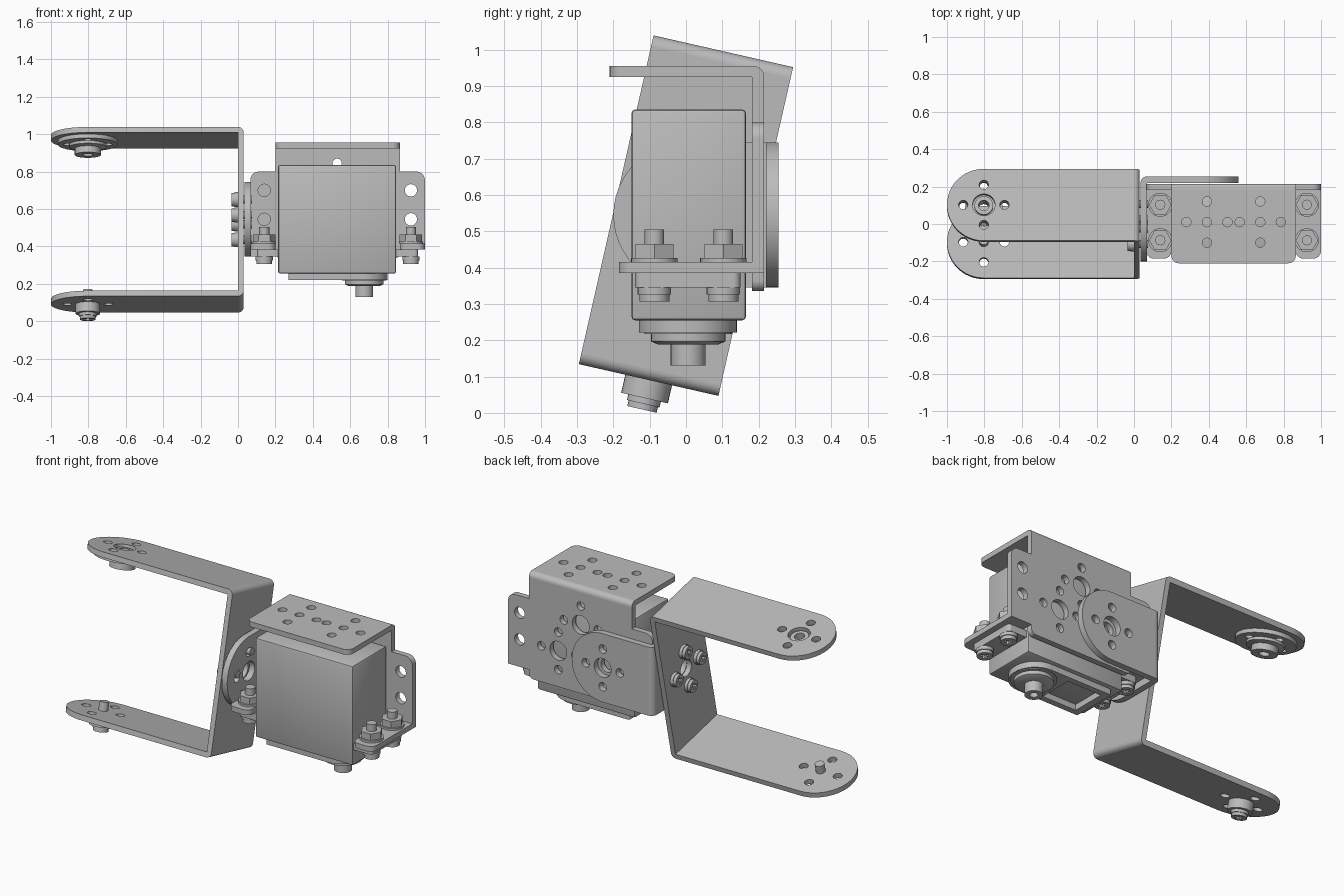
import bpy, bmesh
from math import sin, cos, pi, radians
from mathutils import Matrix, Vector

cube = bpy.data.objects.get("Cube")
if cube:
    bpy.data.objects.remove(cube)

grey = bpy.data.materials.new("metal_grey")
grey.use_nodes = True
GREY = (0.5, 0.5, 0.5, 1)
grey.diffuse_color = GREY
grey.node_tree.nodes["Principled BSDF"].inputs["Base Color"].default_value = GREY

X, Y, Z = Vector((1, 0, 0)), Vector((0, 1, 0)), Vector((0, 0, 1))
I = Matrix.Identity(4)
parts = []


def frame(origin, ux, uy):
    """Matrix placing a flat drawing: ux and uy span it, the normal is ux x uy."""
    m = Matrix((ux, uy, ux.cross(uy))).transposed().to_4x4()
    m.translation = origin
    return m


def circle(x, y, r, n=28):
    return [(x + r * cos(2 * pi * i / n), y + r * sin(2 * pi * i / n)) for i in range(n)]


def cross_holes(x, y, big, d=0.11, r=0.025):
    """A centre hole ringed by four small ones."""
    return [circle(x, y, big)] + [circle(x + a * d, y + b * d, r, 16)
                                  for a, b in ((1, 0), (-1, 0), (0, 1), (0, -1))]


def rrect(x0, x1, y0, y1, bl=0, br=0, tr=0, tl=0):
    """Rectangle outline with a radius for each corner."""
    pts = []
    corners = ((x0, y0, 1, 1, bl), (x1, y0, -1, 1, br), (x1, y1, -1, -1, tr), (x0, y1, 1, -1, tl))
    for k, (x, y, sx, sy, r) in enumerate(corners):
        steps = 12 if r else 0
        for i in range(steps + 1):
            a = pi + k * pi / 2 + (pi / 2 * i / steps if steps else 0)
            p = (x + sx * r + r * cos(a), y + sy * r + r * sin(a))
            if not pts or (Vector(p) - Vector(pts[-1])).length > 1e-4:
                pts.append(p)
    if (Vector(pts[0]) - Vector(pts[-1])).length < 1e-4:
        pts.pop()
    return pts


def finish(name, bm, matrix):
    bmesh.ops.remove_doubles(bm, verts=bm.verts, dist=1e-5)
    bmesh.ops.recalc_face_normals(bm, faces=bm.faces)
    me = bpy.data.meshes.new(name)
    bm.to_mesh(me)
    bm.free()
    me.materials.append(grey)
    ob = bpy.data.objects.new(name, me)
    ob.matrix_world = matrix
    bpy.context.collection.objects.link(ob)
    parts.append(ob)
    return ob


def slab(name, outline, t, matrix, holes=()):
    """Flat plate of thickness t, centred on its plane, with holes."""
    cu = bpy.data.curves.new(name, 'CURVE')
    cu.dimensions, cu.fill_mode, cu.extrude = '2D', 'BOTH', t / 2
    for loop in [outline, *holes]:
        sp = cu.splines.new('POLY')
        sp.points.add(len(loop) - 1)
        for p, c in zip(sp.points, loop):
            p.co = (c[0], c[1], 0, 1)
        sp.use_cyclic_u = True
    tmp = bpy.data.objects.new(name + "_draft", cu)
    bpy.context.collection.objects.link(tmp)
    dg = bpy.context.evaluated_depsgraph_get()
    me = bpy.data.meshes.new_from_object(tmp.evaluated_get(dg))
    bm = bmesh.new()
    bm.from_mesh(me)
    bpy.data.objects.remove(tmp)
    bpy.data.meshes.remove(me)
    return finish(name, bm, matrix)


def turned(name, profile, matrix, n=32):
    """Solid of revolution about local z from (radius, height) points."""
    bm = bmesh.new()
    rings = [[bm.verts.new((r * cos(2 * pi * i / n), r * sin(2 * pi * i / n), h)) for i in range(n)]
             for r, h in profile]
    for a, b in zip(rings, rings[1:]):
        for i in range(n):
            bm.faces.new((a[i], a[i - 1], b[i - 1], b[i]))
    bmesh.ops.dissolve_degenerate(bm, edges=bm.edges, dist=1e-6)
    return finish(name, bm, matrix)


def rod(name, r, h0, h1, matrix, n=32):
    return turned(name, [(0, h0), (r, h0), (r, h1), (0, h1)], matrix, n)


def block(name, lo, hi, bevel=0.0):
    bm = bmesh.new()
    bmesh.ops.create_cube(bm, size=1)
    lo, hi = Vector(lo), Vector(hi)
    for v in bm.verts:
        v.co = Vector([c * s for c, s in zip(v.co, hi - lo)]) + (lo + hi) / 2
    if bevel:
        bmesh.ops.bevel(bm, geom=bm.edges[:], offset=bevel, segments=2, affect='EDGES', profile=0.5)
    return finish(name, bm, I)


def bend(name, matrix, r, length):
    """Quarter-round strip joining two plates at a fold."""
    arc = [(r * cos(pi / 2 * i / 8), r * sin(pi / 2 * i / 8)) for i in range(9)]
    return slab(name, [(0, 0)] + arc, length, matrix)


def screw_head(name, r, h, matrix):
    """Rounded head with a cross-shaped recess, rising along local z."""
    turned(name, [(0, 0), (r, 0), (r, h * .5), (0, h * .5)], matrix)
    a, b = r * .55, r * .15
    plus = [(b, a), (-b, a), (-b, b), (-a, b), (-a, -b), (-b, -b),
            (-b, -a), (b, -a), (b, -b), (a, -b), (a, b), (b, b)]
    slab(name + "_top", circle(0, 0, r * .9), h * .5, matrix @ Matrix.Translation((0, 0, h * .75)), [plus])


# Long U bracket, leaning about x
TILT = Matrix.Translation((0, 0, 0.543)) @ Matrix.Rotation(radians(-12.8), 4, 'X')
W, H, T = 0.197, 0.464, 0.03
for s, side in ((1, "upper"), (-1, "lower")):
    slab(side + "_arm", rrect(-1, 0, -W, W, W, 0, 0, W), T,
         TILT @ frame(Z * s * (H - T / 2), X, Y),
         cross_holes(-0.803, 0, 0.06 if s > 0 else 0.026))
    bend(side + "_arm_fold", TILT @ frame(Z * s * (H - T), X, Z * s), T, 2 * W)
slab("arm_web", rrect(-W, W, T - H, H - T), T, TILT @ frame(X * T / 2, Y, Z), cross_holes(0, 0, 0.05))

# Pivot bearing below the upper arm
PIVOT = TILT @ Matrix.Translation((-0.803, 0, 0))
slab("bearing_flange", circle(0, 0, 0.16, 40), 0.022, PIVOT @ Matrix.Translation((0, 0, 0.423)),
     cross_holes(0, 0, 0.03, r=0.022))
turned("bearing_hub", [(0.028, 0.45), (0.05, 0.45), (0.05, 0.42), (0.1, 0.412), (0.1, 0.397),
                       (0.07, 0.39), (0.07, 0.355), (0.028, 0.355), (0.028, 0.45)], PIVOT)

# Pivot bolt through the lower arm
turned("pivot_bush", [(0.025, -H), (0.066, -H), (0.066, -0.515), (0.025, -0.515), (0.025, -H)], PIVOT)
rod("pivot_bolt", 0.026, -0.53, -0.385, PIVOT)
screw_head("pivot_bolt_head", 0.046, 0.032, PIVOT @ frame(Z * -0.515, X, -Y))

# Screws clamping the web to the folded side plate
for a, b in ((1, 0), (-1, 0), (0, 1), (0, -1)):
    at = TILT @ frame(Vector((0, a * 0.11, b * 0.11)), Z, Y)
    screw_head("web_screw_head", 0.04, 0.035, at)
    rod("web_screw", 0.022, -0.075, 0.001, at, 16)

# Folded plate with two round ends
CZ = 0.545
slab("side_disc_plate", rrect(-0.2, 0.22, CZ - 0.2, CZ + 0.2, 0.2, 0, 0, 0.2), 0.035,
     frame(X * 0.0525, Y, Z), cross_holes(0, CZ, 0.055))
slab("back_disc_plate", rrect(0.07, 0.56, CZ - 0.2, CZ + 0.2, 0, 0.2, 0.2, 0), 0.035,
     frame(Y * 0.2375, X, Z), cross_holes(0.36, CZ, 0.055))
bend("disc_plate_fold", frame(Vector((0.07, 0.22, CZ)), -X, Y), 0.035, 0.4)

# Motor bracket: back plate, ears, top flange and mounting tabs
MID = 0.5325
back_holes = cross_holes(0.675, CZ, 0.055) + cross_holes(0.53, 0.735, 0.055) + cross_holes(0.36, CZ, 0.04)
slab("bracket_back", rrect(0.2, 0.865, 0.335, 0.925, 0.03, 0.03), 0.033, frame(Y * 0.1985, X, Z), back_holes)
top_holes = [h for x in (0.39, 0.675) for h in cross_holes(x, 0.01, 0.025)]
slab("bracket_top", rrect(0.2, 0.865, -0.21, 0.185, 0.04, 0.04), 0.03, frame(Z * 0.94, X, Y), top_holes)
bend("bracket_top_fold", frame(Vector((MID, 0.185, 0.925)), Y, Z), 0.03, 0.665)
for s, side in ((-1, "right"), (1, "left")):
    out = frame(Vector((MID, 0.1985, 0)), X * s, Z)
    slab(side + "_ear", rrect(0.3325, 0.4665, 0.385, 0.8, 0, 0, 0.045, 0), 0.033, out,
         [circle(0.392, z, 0.033) for z in (0.7, CZ)])
    slab(side + "_tab", rrect(0.3325, 0.4665, -0.185, 0.19, 0.04, 0.04), 0.03,
         frame(Vector((MID, 0, 0.4)), X * s, Y))
    # Motor lug clamped below the tab
    slab(side + "_motor_lug", rrect(0.3, 0.43, -0.14, 0.15, 0, 0.02, 0.02, 0), 0.04,
         frame(Vector((MID, 0, 0.365)), X * s, Y))
    for y in (-0.087, 0.103):
        at = Matrix.Translation((MID + s * 0.392, y, 0))
        rod("bolt_shank", 0.027, 0.34, 0.505, at, 20)
        rod("bolt_washer", 0.064, 0.415, 0.427, at)
        rod("bolt_nut", 0.06, 0.427, 0.465, at, 6)
        screw_head("bolt_head", 0.046, 0.038, at @ frame(Z * 0.345, X, -Y))

# Motor body with raised base, output boss and shaft
block("motor_body", (0.215, -0.15, 0.255), (0.845, 0.165, 0.835), 0.01)
slab("motor_base", rrect(0.27, 0.8, -0.13, 0.14, 0.01, 0.13, 0.13, 0.01), 0.036,
     frame(Z * 0.239, X, Y), [rrect(0.31, 0.53, -0.095, 0.105)])
SHAFT = Matrix.Translation((0.675, 0.006, 0))
turned("output_boss", [(0.12, 0.23), (0.12, 0.217), (0.103, 0.217), (0.103, 0.197), (0.082, 0.188), (0, 0.188)], SHAFT)
turned("output_shaft", [(0.048, 0.195), (0.048, 0.13), (0.022, 0.13), (0.022, 0.165), (0, 0.165)], SHAFT)

# Smooth round surfaces, keep edges crisp
bpy.ops.object.select_all(action='DESELECT')
for ob in parts:
    ob.select_set(True)
bpy.context.view_layer.objects.active = parts[0]
bpy.ops.object.shade_smooth_by_angle(angle=radians(30))
